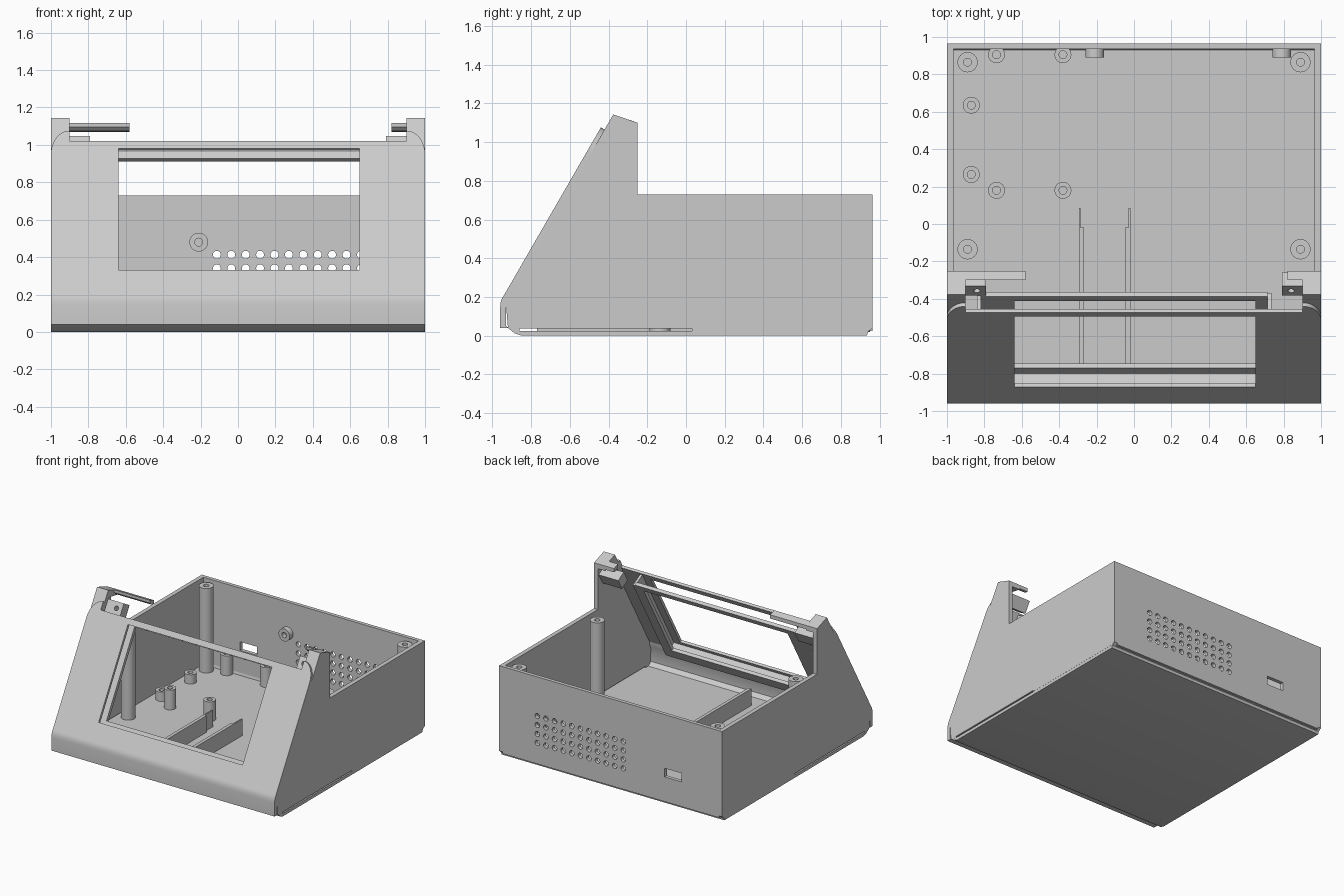
import bpy, bmesh, math
from mathutils import Vector, Matrix

if "Cube" in bpy.data.objects:
    bpy.data.objects.remove(bpy.data.objects["Cube"])

grey = bpy.data.materials.new("light_grey_plastic")
grey.use_nodes = True
COLOUR = (0.6, 0.6, 0.6, 1)
grey.diffuse_color = COLOUR
grey.node_tree.nodes["Principled BSDF"].inputs["Base Color"].default_value = COLOUR
parts = []


def finish(name, bm):
    bmesh.ops.recalc_face_normals(bm, faces=bm.faces)
    me = bpy.data.meshes.new(name)
    bm.to_mesh(me)
    bm.free()
    me.materials.append(grey)
    ob = bpy.data.objects.new(name, me)
    bpy.context.collection.objects.link(ob)
    parts.append(ob)
    return ob


def prism(name, points, offset):
    """Closed polygon of 3D points pushed along an offset."""
    bm = bmesh.new()
    face = bm.faces.new([bm.verts.new(p) for p in points])
    new = bmesh.ops.extrude_face_region(bm, geom=[face])["geom"]
    bmesh.ops.translate(bm, vec=offset, verts=[v for v in new if isinstance(v, bmesh.types.BMVert)])
    return finish(name, bm)


def side_profile(name, yz, x0, x1):
    return prism(name, [(x0, y, z) for y, z in yz], (x1 - x0, 0, 0))


def box(name, x0, x1, y0, y1, z0, z1):
    return side_profile(name, [(y0, z0), (y1, z0), (y1, z1), (y0, z1)], x0, x1)


# Sloped front: s runs up the slope, d runs inward from its surface
COS, SIN = 0.5, math.sqrt(0.75)


def slope(s, d):
    return (-0.94 + s * COS + d * SIN, 0.21 + s * SIN - d * COS)


def slab(name, x0, x1, s0, s1, d0, d1):
    return side_profile(name, [slope(s0, d0), slope(s1, d0), slope(s1, d1), slope(s0, d1)], x0, x1)


def tube(name, base, radius, hole, height, depth, axis=(0, 0, 1)):
    """Post with a blind screw hole in its end."""
    bm = bmesh.new()
    outline = [(radius, 0), (radius, height), (hole, height), (hole, height - depth), (0, height - depth)]
    vs = [bm.verts.new((r, 0, z)) for r, z in outline]
    es = [bm.edges.new(p) for p in zip(vs, vs[1:])]
    bmesh.ops.spin(bm, geom=vs + es, cent=(0, 0, 0), axis=(0, 0, 1), angle=math.tau, steps=32)
    bmesh.ops.remove_doubles(bm, verts=bm.verts, dist=0.0005)
    turn = Vector((0, 0, 1)).rotation_difference(Vector(axis)).to_matrix().to_4x4()
    bm.transform(Matrix.Translation(base) @ turn)
    return finish(name, bm)


def cut(ob, cutter):
    """Subtract the cutter, bake the result and drop the cutter."""
    mod = ob.modifiers.new("cut", "BOOLEAN")
    mod.operation, mod.solver, mod.object = "DIFFERENCE", "EXACT", cutter
    bpy.context.view_layer.update()
    graph = bpy.context.evaluated_depsgraph_get()
    baked = bpy.data.meshes.new_from_object(ob.evaluated_get(graph))
    ob.modifiers.clear()
    ob.data = baked
    parts.remove(cutter)
    bpy.data.objects.remove(cutter)


# Floor with undercut front and chamfered back edge
side_profile("floor", [(-0.85, 0), (0.935, 0), (0.94, 0.02), (0.965, 0.04), (0.935, 0.045), (0.93, 0.025),
                       (-0.895, 0.025), (-0.93, 0.05), (-0.93, 0.04), (-0.92, 0.04), (-0.885, 0.012)],
             -0.999, 0.999)

# Side walls with raised ears and a thin slit above the floor
wall = [(-0.92, 0.04), (-0.9, 0.025), (-0.86, 0.025), (-0.86, 0.036), (0.03, 0.036), (0.03, 0.025),
        (0.94, 0.025), (0.965, 0.04), (0.965, 0.73), (-0.25, 0.73), (-0.25, 1.10),
        slope(1.09, 0.022), slope(0, 0.022), (-0.93, 0.16)]
cap = [slope(0.8, 0.022), slope(1.09, 0.022), (-0.25, 1.10), (-0.25, 1.06), slope(1.04, 0.06), slope(0.8, 0.06)]
lip = [(-0.30, 1.118), (-0.25, 1.10), (-0.25, 1.07), (-0.28, 1.075), (-0.30, 1.095)]
for side, sx, lip_end in (("left", 1, 0.82), ("right", -1, 0.58)):
    side_profile(side + "_wall", wall, sx * 0.965, sx)
    side_profile(side + "_ear_cap", cap, sx * 0.9, sx * 0.998)
    side_profile(side + "_ear_lip", lip, sx * lip_end, sx * 0.905)
    tab = slab(side + "_screw_tab", sx * 0.79, sx * 0.97, 0.93, 1.03, 0.107, 0.19)
    y, z = slope(0.98, 0.08)
    drill = tube("drill", (sx * 0.84, y, z), 0.018, 0.005, 0.09, 0.01, (0, SIN, -COS))
    cut(tab, drill)

# Back wall with vent holes and a connector opening
back = box("back_wall", -0.97, 0.97, 0.935, 0.965, 0.025, 0.73)
bm = bmesh.new()
for col in range(11):
    for row in range(4):
        spot = Matrix.Translation((-0.113 + col * 0.077, 0.95, 0.413 - row * 0.073))
        bmesh.ops.create_cone(bm, cap_ends=True, segments=20, radius1=0.021, radius2=0.021, depth=0.2,
                              matrix=spot @ Matrix.Rotation(math.pi / 2, 4, "X"))
cut(back, finish("vent_cutter", bm))
cut(back, box("port_cutter", -0.635, -0.485, 0.85, 1.05, 0.225, 0.295))

# Front lower edge, bending into the slope
side_profile("front_lower_edge", [(-0.96, 0.04), (-0.96, 0.15), (-0.957, 0.175), (-0.95, 0.194), slope(0, 0),
                                  slope(0.02, 0.022), (-0.915, 0.18), (-0.93, 0.15), (-0.93, 0.04)], -1, 1)

# Sloped front panel with rounded shoulders and a display window
arc = [(0.9 + 0.1 * math.cos(a), 0.855 + 0.145 * math.sin(a))
       for a in (i * math.pi / 20 for i in range(11))]
half = [(1, 0)] + arc + [(0.9, 0.935)]
outline = half + [(-x, s) for x, s in reversed(half)]
panel = prism("front_panel", [(x, *slope(s, 0)) for x, s in outline], (0, 0.022 * SIN, -0.022 * COS))
cut(panel, slab("window_cutter", -0.64, 0.65, 0.139, 0.889, -0.1, 0.1))

# Display holder behind the window, open at the top
holder = slab("display_back_frame", -0.82, 0.715, 0.08, 0.93, 0.1, 0.128)
cut(holder, slab("frame_cutter", -0.64, 0.65, 0.167, 0.885, 0, 0.3))
slab("display_slot_floor", -0.82, 0.715, 0.08, 0.11, 0.02, 0.101)
for name, x in (("right", -0.84), ("left", 0.714)):
    slab("display_slot_" + name, x, x + 0.021, 0.08, 0.92, 0.02, 0.127)

# Tall corner posts
for x in (-0.89, 0.89):
    for y in (-0.135, 0.865):
        tube("corner_post", (x, y, 0.02), 0.054, 0.021, 0.69, 0.15)

# Board standoffs
for x in (-0.735, -0.38):
    for y in (0.18, 0.905):
        tube("tall_standoff", (x, y, 0.02), 0.045, 0.021, 0.165, 0.1)
for y in (0.265, 0.635):
    tube("short_standoff", (-0.87, y, 0.02), 0.045, 0.021, 0.08, 0.05)

# Bosses on the inside of the back wall
for x in (-0.21, 0.79):
    tube("back_boss", (x, 0.94, 0.48), 0.05, 0.021, 0.05, 0.04, (0, -1, 0))

# Twin battery rails, thinner at the inner end
for outer, inner, thin in ((-0.295, -0.268, -0.285), (-0.02, -0.047, -0.03)):
    box("battery_rail", outer, inner, -0.77, -0.02, 0.02, 0.16)
    box("battery_rail_end", outer, thin, -0.021, 0.085, 0.02, 0.16)

# Smooth round surfaces, keep hard edges
for ob in bpy.context.selected_objects:
    ob.select_set(False)
for ob in parts:
    ob.select_set(True)
bpy.context.view_layer.objects.active = parts[0]
bpy.ops.object.shade_smooth_by_angle(angle=math.radians(30))
